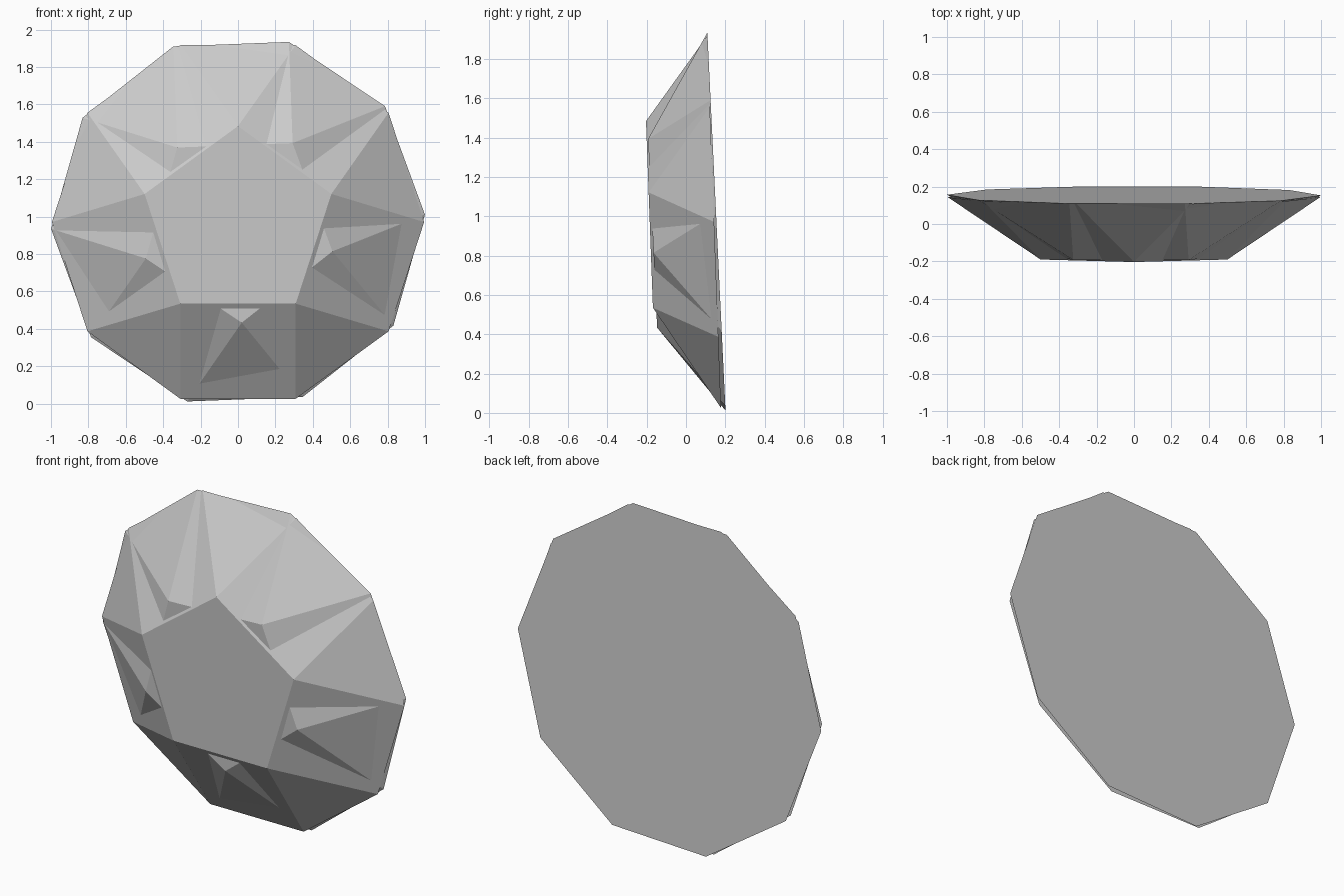
import bpy
import bmesh
from math import radians, cos, sin
from mathutils import Matrix

cube = bpy.data.objects.get("Cube")
if cube:
    bpy.data.objects.remove(cube)

# One plain grey for the whole model
grey = bpy.data.materials.new("light_grey")
grey.use_nodes = True
color = (0.6, 0.6, 0.6, 1)
grey.diffuse_color = color
grey.node_tree.nodes["Principled BSDF"].inputs["Base Color"].default_value = color


def ring(bm, count, radius, start, y):
    """Points of a regular polygon facing -y."""
    angles = [radians(start + 360 * i / count) for i in range(count)]
    return [bm.verts.new((radius * cos(a), y, radius * sin(a))) for a in angles]


def faceted_cap(name, spin, tilt, y, radius):
    """Pentagon front joined to a decagon back by triangles and trapezoids."""
    depth = 0.327
    bm = bmesh.new()
    front = ring(bm, 5, 0.525, 18, -depth / 2)
    back = ring(bm, 10, radius, 0, depth / 2)
    bm.faces.new(front)
    bm.faces.new(back)
    for i in range(5):
        a, b = front[i], front[(i + 1) % 5]
        p, q, r = (back[(2 * i + k) % 10] for k in range(3))
        bm.faces.new((a, p, q))
        bm.faces.new((a, q, r, b))
    bmesh.ops.recalc_face_normals(bm, faces=bm.faces)
    bm.transform(Matrix.Translation((0, y, 0.965))
                 @ Matrix.Rotation(tilt, 4, "X")
                 @ Matrix.Rotation(radians(-spin), 4, "Y"))
    mesh = bpy.data.meshes.new(name)
    bm.to_mesh(mesh)
    bm.free()
    mesh.materials.append(grey)
    obj = bpy.data.objects.new(name, mesh)
    bpy.context.collection.objects.link(obj)


# Two interlocking caps, the rear one turned upside down and set back
faceted_cap("front_cap", 0, 0.037, -0.0205, 0.995)
faceted_cap("rear_cap", 182.2, 0.048, -0.0085, 1.0)
